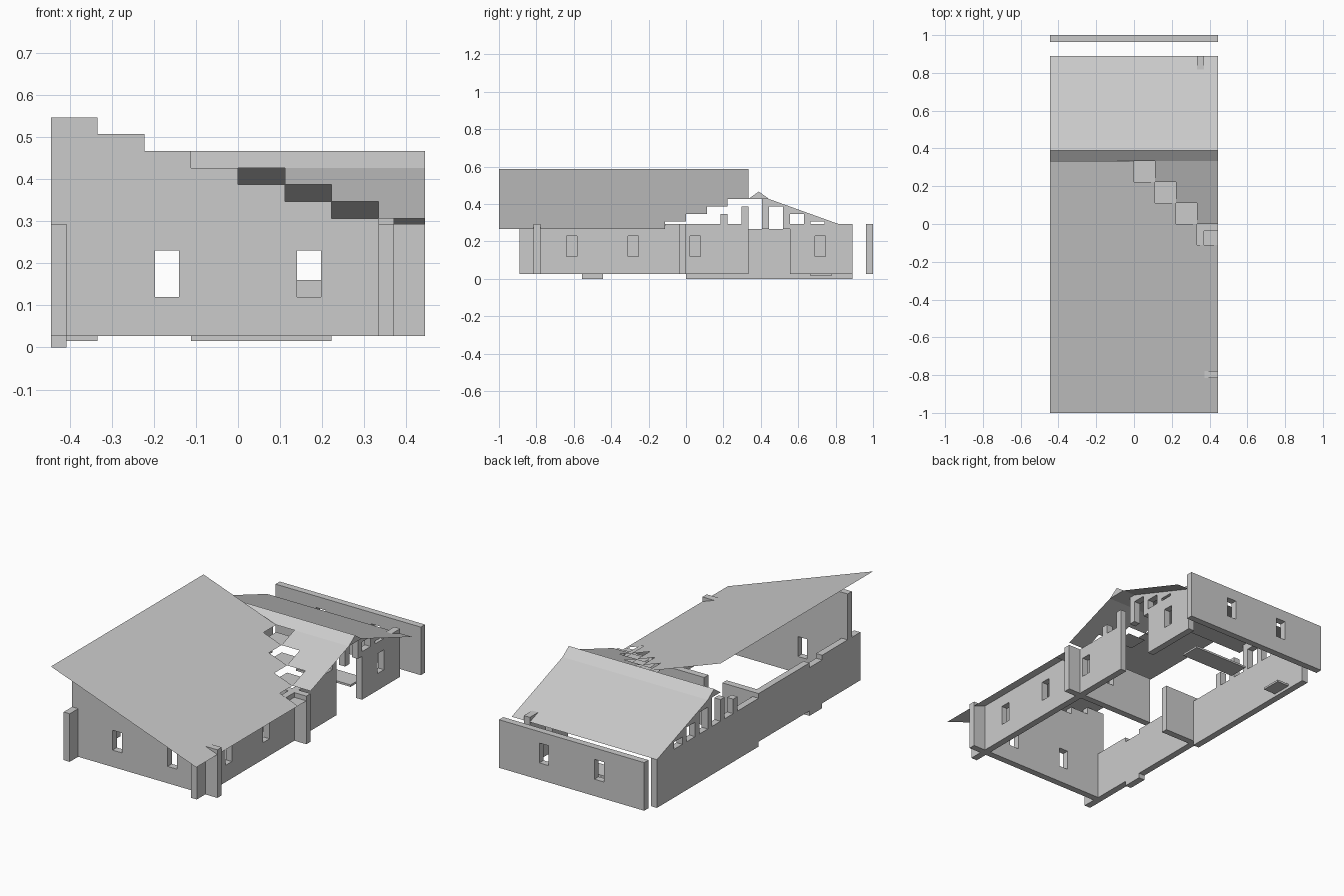
import bpy

if "Cube" in bpy.data.objects:
    bpy.data.objects.remove(bpy.data.objects["Cube"])

U = 1 / 9       # one building module
T = U / 3       # wall thickness
R = 0.04        # roof rise per module
E = 0.267       # eaves height
B, H = 0.027, 0.293  # wall foot and wall top
X = 4 * U


def mesh(name, verts, faces):
    me = bpy.data.meshes.new(name)
    me.from_pydata(verts, [], faces)
    me.update()
    ob = bpy.data.objects.new(name, me)
    bpy.context.collection.objects.link(ob)
    return ob


def box(name, x0, x1, y0, y1, z0, z1):
    v = [(x, y, z) for x in (x0, x1) for y in (y0, y1) for z in (z0, z1)]
    return mesh(name, v, [(0, 1, 3, 2), (4, 6, 7, 5), (0, 4, 5, 1),
                          (2, 3, 7, 6), (0, 2, 6, 4), (1, 5, 7, 3)])


def wall(name, axis, a0, a1, d, z0=B, z1=H, windows=()):
    """Wall running along an axis at depth d, split round its windows."""
    def part(s0, s1, b, t):
        if axis == 'x':
            box(name, s0, s1, d, d + T, b, t)
        else:
            box(name, d, d + T, s0, s1, b, t)
    at = a0
    for w0, w1, s, h in windows:
        part(at, w0, z0, z1)
        part(w0, w1, z0, s)
        part(w0, w1, h, z1)
        at = w1
    part(at, a1, z0, z1)


def prism_x(name, prof, x0, x1):
    n = len(prof)
    v = [(x, y, z) for x in (x0, x1) for y, z in prof]
    f = [tuple(range(n))[::-1], tuple(range(n, 2 * n))]
    f += [(i, (i + 1) % n, n + (i + 1) % n, n + i) for i in range(n)]
    mesh(name, v, f)


def main_z(x):
    return E + R * (X - x) / U


def south_z(y):
    return E + R * (y + U) / U


# front wall with stepped gable
wins = [(-.197, -.14, .12, .23), (.14, .197, .12, .23)]
yf = -.815
wall('front_wall', 'x', -X + T, X, yf, windows=wins)
for i in range(7):
    box('gable_step', -X + i * U, -X + (i + 1) * U, yf, yf + T, H, E + R * (7 - i))

# back wall and inner partition with doorway
wall('back_wall', 'x', -X, X, 1 - T, windows=wins)
wall('partition_left', 'x', -X + T, -2 * U, -T)
wall('partition_right', 'x', -U, X, -T, windows=[(.14, .197, .16, .23)])

# left wall, with sunken sections
xl = -X
wall('left_wall_front', 'y', -8 * U, -5 * U, xl)
wall('left_wall_sunken', 'y', -5 * U, -4 * U, xl, 0, E)
wall('left_wall_middle', 'y', -4 * U, 0, xl)
wall('left_wall_rear', 'y', 0, 8 * U, xl, 0, E)

# right wall, set back under the eaves
xr = 3 * U
wall('right_wall_front', 'y', -8 * U, -T, xr,
     windows=[(-.64, -.583, .12, .23), (-.31, -.253, .12, .23)])
wall('right_wall_middle', 'y', 0, 3 * U, xr, windows=[(.022, .078, .12, .23)])
wall('right_wall_rear', 'y', 5 * U, 8 * U, xr, windows=[(.69, .747, .12, .23)])

# floor plates
box('floor_plate_long', -U, 2 * U, 6 * U, 7 * U, .016, B)
box('floor_plate_short', -X + T, -3 * U, 6 * U, 7 * U, .016, B)

# main sloped roof, stepped along the valley
strips = [(-X, 0, 3 * U)] + [(k * U, (k + 1) * U, (2 - k) * U) for k in range(4)]
for x0, x1, y1 in strips:
    mesh('main_roof', [(x0, -1, main_z(x0)), (x1, -1, main_z(x1)),
                       (x1, y1, main_z(x1)), (x0, y1, main_z(x0))], [(0, 1, 2, 3)])

# flat valley plates and the stepped south slope
for k in range(4):
    x0, y0 = k * U, (2 - k) * U
    z = E + R * (3 - k)
    mesh('valley_plate', [(x0, y0, z), (x0 + U, y0, z), (x0 + U, y0 + U, z),
                          (x0, y0 + U, z)], [(0, 1, 2, 3)])
    if k < 3:
        xa = x0 + U
        mesh('south_slope', [(xa, y0, south_z(y0)), (X, y0, south_z(y0)),
                             (X, y0 + U, south_z(y0 + U)), (xa, y0 + U, south_z(y0 + U))],
             [(0, 1, 2, 3)])

# ridge cap and north slope
top = E + 4 * R
prism_x('ridge_cap', [(3 * U, top), (4 * U, top), (3.5 * U, top + R)], -X, X)
mesh('north_slope', [(-X, 4 * U, top), (X, 4 * U, top), (X, 8 * U, E), (-X, 8 * U, E)],
     [(0, 1, 2, 3)])

# gable posts and saw-tooth infill at both ends
for x in (xl, xr):
    for k in range(4):
        y = (4 + k) * U
        zt = top - R * k
        prism_x('gable_infill', [(y, zt), (y, zt - R), (y + U, zt - R)], x, x + T)
        if k < 3:
            box('gable_post', x, x + T, y - T, y, E, zt)
            if k:
                ys = (4 - k) * U
                box('gable_post', x, x + T, ys - T, ys, E, zt)
    box('gable_post', x, x + T, 7 * U - T, 7 * U, E, top - 3 * R)
